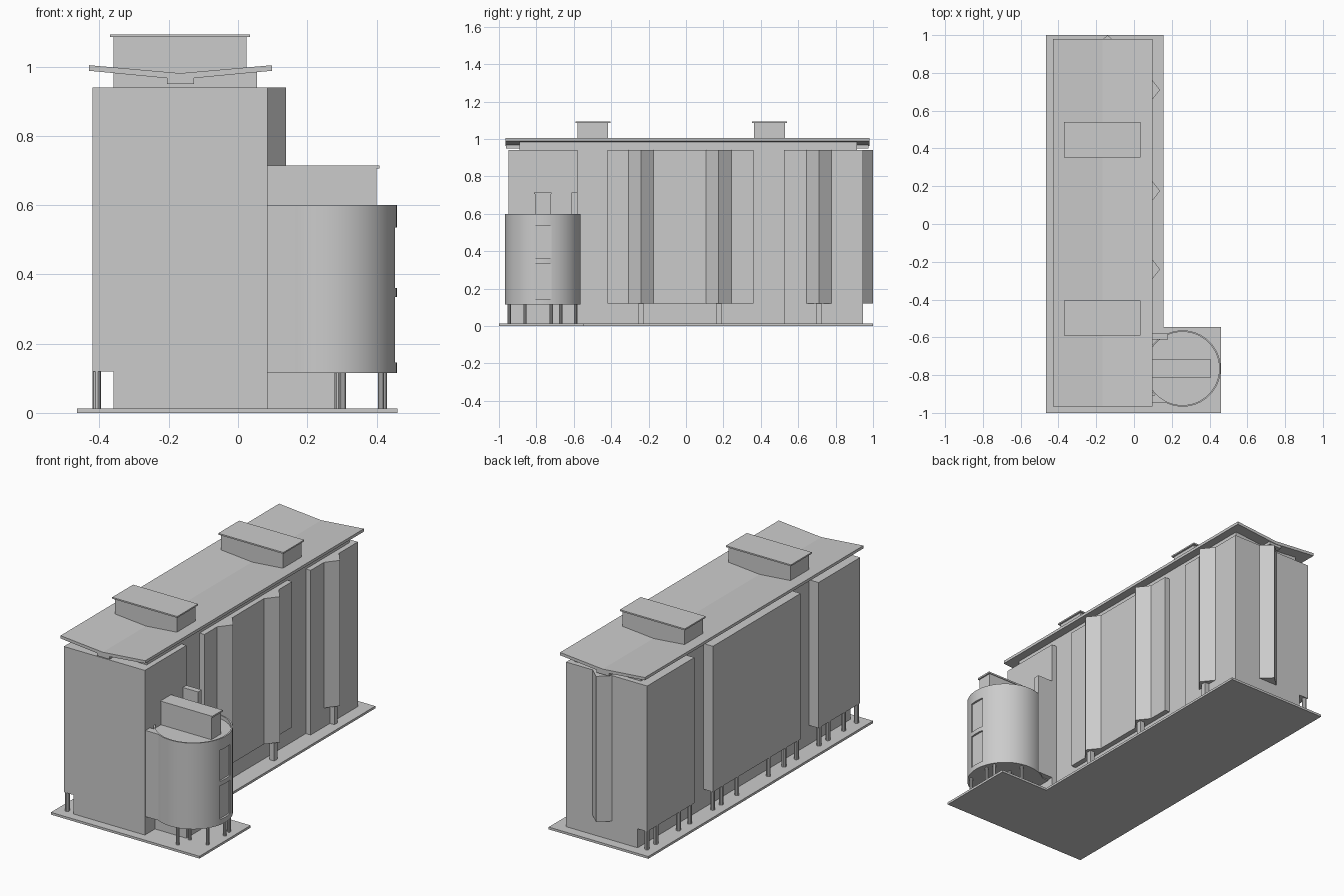
import bpy, bmesh, math

cube = bpy.data.objects.get("Cube")
if cube:
    bpy.data.objects.remove(cube)

grey = bpy.data.materials.new("light_grey")
grey.use_nodes = True
grey.diffuse_color = (0.6, 0.6, 0.6, 1)
grey.node_tree.nodes["Principled BSDF"].inputs["Base Color"].default_value = (0.6, 0.6, 0.6, 1)


def extrude(name, pts, lo, hi, axis="z"):
    """Extrude a 2D profile along z (points x, y) or along y (points x, z)."""
    bm = bmesh.new()
    rings = []
    for h in (lo, hi):
        rings.append([bm.verts.new((a, b, h) if axis == "z" else (a, h, b)) for a, b in pts])
    bm.faces.new(rings[0])
    bm.faces.new(rings[1])
    n = len(pts)
    for i in range(n):
        j = (i + 1) % n
        bm.faces.new((rings[0][i], rings[0][j], rings[1][j], rings[1][i]))
    bmesh.ops.recalc_face_normals(bm, faces=bm.faces)
    mesh = bpy.data.meshes.new(name)
    bm.to_mesh(mesh)
    bm.free()
    mesh.materials.append(grey)
    ob = bpy.data.objects.new(name, mesh)
    bpy.context.collection.objects.link(ob)
    return ob


def box(name, x0, x1, y0, y1, z0, z1):
    return extrude(name, [(x0, y0), (x1, y0), (x1, y1), (x0, y1)], z0, z1)


def circle(x, y, r, n):
    return [(x + r * math.cos(2 * math.pi * i / n), y + r * math.sin(2 * math.pi * i / n)) for i in range(n)]


def column(name, x, y, r=0.012):
    return extrude(name, circle(x, y, r, 10), 0.005, 0.125)


GROUND, FLOOR, EAVE = 0.013, 0.12, 0.94
LEFT, RIGHT, MID = -0.42, 0.085, -0.167

# L-shaped base slab
extrude("base_slab", [(-0.465, -1), (0.46, -1), (0.46, -0.545), (0.155, -0.545),
                      (0.155, 1), (-0.465, 1)], 0, GROUND)

# Recessed core and three projecting wall blocks
box("core", -0.36, 0.055, -0.89, 0.915, 0.01, EAVE)
for name, y0, y1, grounded in (("front_block", -0.95, -0.58, True),
                               ("middle_block", -0.42, 0.36, False),
                               ("rear_block", 0.525, 0.945, True)):
    box(name, LEFT, RIGHT, y0, y1, FLOOR, EAVE)
    if grounded:
        box(name + "_ground_floor", -0.36, RIGHT, y0, y1, 0.01, FLOOR)

# Triangular bay windows with a post below each
for i, y in enumerate((-0.24, 0.175, 0.71)):
    extrude(f"side_bay_{i}", [(RIGHT - 0.01, y - 0.067), (RIGHT, y - 0.067), (0.138, y),
                              (RIGHT, y + 0.067), (RIGHT - 0.01, y + 0.067)], FLOOR, EAVE)
    box(f"side_bay_post_{i}", 0.085, 0.113, y - 0.014, y + 0.014, 0.01, FLOOR)
extrude("rear_bay", [(-0.205, 0.94), (-0.075, 0.94), (-0.14, 1.0)], FLOOR, EAVE)

# Row of columns under the overhang
for i, y in enumerate((0.93, 0.85, 0.65, 0.55, 0.345, 0.27, 0.13, -0.15, -0.29,
                       -0.4, -0.6, -0.68, -0.82, -0.935)):
    column(f"arcade_column_{i}", -0.408, y)

# Shallow V roof, attic and central gutter
extrude("attic", [(-0.36, EAVE), (0.055, EAVE), (0.055, 0.988), (MID, 0.968), (-0.36, 0.988)],
        -0.89, 0.915, "y")
extrude("roof", [(-0.43, 0.988), (MID, 0.963), (0.098, 0.988), (0.098, 1.004),
                 (MID, 0.981), (-0.43, 1.004)], -0.965, 0.98, "y")
box("roof_gutter", -0.205, -0.127, -0.962, 0.977, 0.95, 0.97)

# Rooftop vents with caps
for name, y in (("front_vent", -0.498), ("rear_vent", 0.446)):
    box(name, -0.36, 0.025, y - 0.082, y + 0.082, 0.975, 1.085)
    box(name + "_cap", -0.37, 0.035, y - 0.093, y + 0.093, 1.085, 1.093)

# Round stair tower with a sunken top and recessed windows
CX, CY, R = 0.257, -0.765, 0.202
tower = extrude("stair_tower", circle(CX, CY, R, 64), 0.115, 0.6)


def cut(target, cutter):
    cutter.hide_render = True
    mod = target.modifiers.new("cut", "BOOLEAN")
    mod.object = cutter
    mod.operation = "DIFFERENCE"
    mod.solver = "EXACT"
    bpy.context.view_layer.objects.active = target
    bpy.ops.object.modifier_apply(modifier=mod.name)
    bpy.data.objects.remove(cutter)


cut(tower, extrude("cutter", circle(CX, CY, R - 0.008, 64), 0.58, 0.7))
for z0, z1 in ((0.145, 0.335), (0.36, 0.535)):
    cut(tower, box("cutter", 0.447, 0.5, -0.81, -0.72, z0, z1))
bpy.ops.object.select_all(action="DESELECT")
tower.select_set(True)
bpy.context.view_layer.objects.active = tower
bpy.ops.object.shade_smooth_by_angle(angle=math.radians(30))

# Links between the tower and the main block
box("tower_bridge", RIGHT - 0.01, 0.4, -0.808, -0.722, 0.57, 0.706)
box("tower_bridge_cap", RIGHT - 0.01, 0.408, -0.812, -0.718, 0.706, 0.715)
box("rear_link_wall", RIGHT - 0.01, 0.18, -0.612, -0.58, FLOOR, 0.715)
extrude("front_link_wall", [(RIGHT - 0.01, -0.945), (0.18, -0.945), (0.14, -0.925),
                            (0.12, -0.905), (RIGHT - 0.01, -0.905)], 0.115, 0.6)
box("tower_link", RIGHT - 0.01, 0.25, -0.905, -0.612, 0.115, 0.58)

# Entrance and columns below the tower
box("entrance", RIGHT - 0.01, 0.28, -0.86, -0.68, 0.01, 0.118)
for i, (x, y) in enumerate(((0.287, -0.945), (0.287, -0.59), (0.413, -0.86), (0.413, -0.67),
                            (0.303, -0.86), (0.303, -0.67), (0.422, -0.72))):
    column(f"tower_column_{i}", x, y, 0.009)
